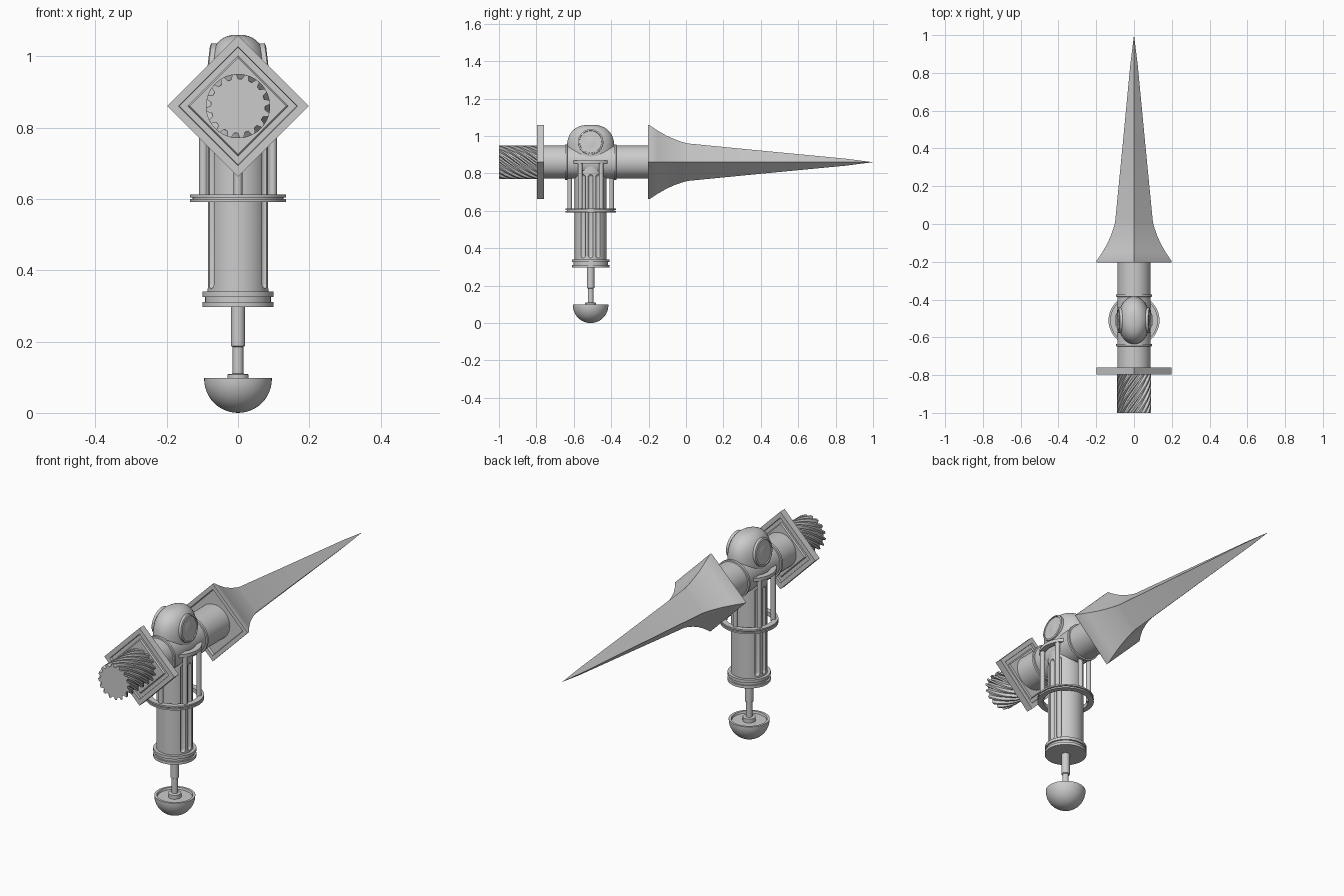
import bpy, bmesh, math
from math import sin, cos, pi, radians
from mathutils import Matrix, Vector

old = bpy.data.objects.get("Cube")
if old:
    bpy.data.objects.remove(old, do_unlink=True)

GREY = (0.6, 0.6, 0.6, 1)
steel = bpy.data.materials.new("grey_steel")
steel.use_nodes = True
steel.diffuse_color = GREY
steel.node_tree.nodes["Principled BSDF"].inputs["Base Color"].default_value = GREY

Y0, ZH = -0.51, 0.86          # column position and handle height
TURN = {"Z": Matrix.Identity(4),
        "Y": Matrix.Rotation(-pi / 2, 4, "X"),
        "X": Matrix.Rotation(pi / 2, 4, "Y")}


def finish(bm, name, angle=35):
    bmesh.ops.remove_doubles(bm, verts=bm.verts, dist=1e-5)
    bmesh.ops.recalc_face_normals(bm, faces=bm.faces)
    me = bpy.data.meshes.new(name)
    bm.to_mesh(me)
    bm.free()
    me.materials.append(steel)
    shade(me, angle)
    ob = bpy.data.objects.new(name, me)
    bpy.context.collection.objects.link(ob)
    return ob


def shade(me, angle=35):
    for p in me.polygons:
        p.use_smooth = True
    me.set_sharp_from_angle(angle=radians(angle))


def add_lathe(bm, profile, matrix, sides=48, closed=False, start=0, sweep=2 * pi):
    """Turn (radius, height) points round an axis; a partial sweep gets end caps."""
    full = sweep > 6.28
    rings = []
    for i in range(sides if full else sides + 1):
        a = start + sweep * i / sides
        rings.append([bm.verts.new(matrix @ Vector((r * cos(a), r * sin(a), h)))
                      for r, h in profile])
    n = len(profile)
    for i in range(sides):
        a, b = rings[i], rings[(i + 1) % len(rings)]
        for j in range(n if closed else n - 1):
            k = (j + 1) % n
            ends = [a[j], a[k], b[k], b[j]]
            if profile[j][0] == 0:
                ends.remove(b[j])
            if profile[k][0] == 0:
                ends.remove(b[k])
            if len(ends) > 2:
                bm.faces.new(ends)
    if not full:
        bm.faces.new(rings[0])
        bm.faces.new(rings[-1])


def lathe(name, profile, origin, axis="Z", **kw):
    bm = bmesh.new()
    add_lathe(bm, profile, Matrix.Translation(origin) @ TURN[axis], **kw)
    return finish(bm, name)


COLUMN, HANDLE = (0, Y0, 0), (0, 0, ZH)

# Half-round foot knob with a shallow dished top, and its stem
bowl = [(0.095 * sin(t), 0.095 - 0.095 * cos(t)) for t in [i * pi / 24 for i in range(13)]]
lathe("foot_knob", bowl + [(0.095, 0.098), (0.083, 0.098), (0.08, 0.088), (0, 0.088)], COLUMN)
lathe("stem", [(0, 0.085), (0.03, 0.085), (0.03, 0.108), (0.015, 0.11), (0.015, 0.185),
               (0.02, 0.188), (0.02, 0.3), (0, 0.3)], COLUMN, sides=24)

# Double collar under the column
lathe("column_collar", [(0, 0.297), (0.1, 0.297), (0.1, 0.311), (0.092, 0.311),
                        (0.092, 0.325), (0.1, 0.325), (0.1, 0.34), (0, 0.34)], COLUMN)

# Column with three rounded flutes on each side
column = lathe("column", [(0, 0.335), (0.085, 0.335), (0.085, 0.87), (0, 0.87)], COLUMN, sides=64)
bm = bmesh.new()
R = 0.014
arc = [(R * sin(i * pi / 8), R * cos(i * pi / 8)) for i in range(5)]
capsule = [(r, 0.78 + h) for r, h in arc] + [(r, 0.362 - h) for r, h in reversed(arc)]
for side in (0, pi):
    for spread in (-0.49, 0, 0.49):
        a = side + spread
        spot = Matrix.Translation((0.087 * cos(a), Y0 + 0.087 * sin(a), 0))
        add_lathe(bm, capsule, spot, sides=14)
cutter = finish(bm, "flute_cutter")
cutter.hide_render = True
cut = column.modifiers.new("flutes", "BOOLEAN")
cut.operation, cut.object, cut.solver = "DIFFERENCE", cutter, "EXACT"
bpy.context.view_layer.update()
carved = bpy.data.meshes.new_from_object(
    column.evaluated_get(bpy.context.evaluated_depsgraph_get()))
column.modifiers.clear()
column.data = carved
shade(carved)
bpy.data.objects.remove(cutter, do_unlink=True)

# Cage: grooved lower ring, six rods and two upper arcs
lathe("cage_ring", [(0.108, 0.591), (0.135, 0.591), (0.135, 0.599), (0.127, 0.599),
                    (0.127, 0.604), (0.135, 0.604), (0.135, 0.612), (0.108, 0.612)],
      COLUMN, closed=True)
for i in range(6):
    a = radians(30 + 60 * i)
    top = 0.79 if i % 3 == 1 else 0.86
    lathe("cage_rod", [(0, 0.6), (0.012, 0.6), (0.012, top), (0, top)],
          (0.112 * cos(a), Y0 + 0.112 * sin(a), 0), sides=16)
for side, label in ((0, "left"), (pi, "right")):
    lathe(label + "_cage_arc", [(0.098, 0.853), (0.126, 0.853), (0.126, 0.87), (0.098, 0.87)],
          COLUMN, closed=True, sides=16, start=side - 0.8, sweep=1.6)

# Domed joint, flattened from side to side
dome = []
for i in range(25):
    t = pi * i / 24
    s, c = abs(sin(t)) ** 0.8, cos(t)
    dome.append((0.127 * s if 0 < i < 24 else 0,
                 0.93 + 0.13 * math.copysign(abs(c) ** 0.8, c)))
joint = lathe("joint_dome", dome, COLUMN)
joint.data.transform(Matrix.Diagonal((0.67, 1, 1, 1)))

# Round bosses, tilted slightly to follow the dome
for s, label in ((1, "left"), (-1, "right")):
    bm = bmesh.new()
    place = (Matrix.Translation((s * 0.05, Y0, 0.965))
             @ Matrix.Rotation(s * (pi / 2 - 0.12), 4, "Y"))
    add_lathe(bm, [(0, 0), (0.068, 0), (0.068, 0.033), (0.06, 0.036),
                   (0.059, 0.031), (0, 0.031)], place)
    finish(bm, label + "_boss")

# Handle tube with two thin bands
lathe("handle_tube", [(0, -0.77), (0.088, -0.77), (0.088, -0.19), (0, -0.19)], HANDLE, "Y")
for y in (-0.641, -0.379):
    lathe("handle_band", [(0.08, y - 0.008), (0.095, y - 0.006), (0.095, y + 0.006),
                          (0.08, y + 0.008)], HANDLE, "Y", closed=True)

# Diamond guard with a stepped groove on both faces
front = [(0, -0.792), (0.135, -0.792), (0.141, -0.785), (0.165, -0.785),
         (0.167, -0.796), (0.198, -0.796)]
back = [(r, -1.556 - y) for r, y in reversed(front)]
lathe("diamond_guard", front + back, HANDLE, "Y", sides=4)

# Four-sided spike with a flared, rimmed base
lathe("spike", [(0, -0.192), (0.165, -0.192), (0.17, -0.204), (0.198, -0.204), (0.198, -0.195),
                (0.168, -0.15), (0.142, -0.105), (0.122, -0.06), (0.108, -0.02),
                (0.1, 0.01), (0.06, 0.42), (0.019, 0.85), (0, 1)], HANDLE, "Y", sides=4)

# Twisted pommel: a toothed section turned as it runs along the axis
bm = bmesh.new()
TEETH, LEVELS = 16, 20
tooth = ((0, 0.076), (0.35, 0.076), (0.55, 0.09), (0.85, 0.09))
loops = []
for k in range(LEVELS + 1):
    f = k / LEVELS
    ring = []
    for t in range(TEETH):
        for off, r in tooth:
            a = 2 * pi * (t + off) / TEETH + radians(115) * f
            ring.append(bm.verts.new((r * sin(a), -1 + 0.22 * f, ZH + r * cos(a))))
    loops.append(ring)
for lo, hi in zip(loops, loops[1:]):
    for j in range(len(lo)):
        k = (j + 1) % len(lo)
        bm.faces.new((lo[j], lo[k], hi[k], hi[j]))
bm.faces.new(loops[0])
bm.faces.new(loops[-1])
finish(bm, "twisted_pommel", 30)
